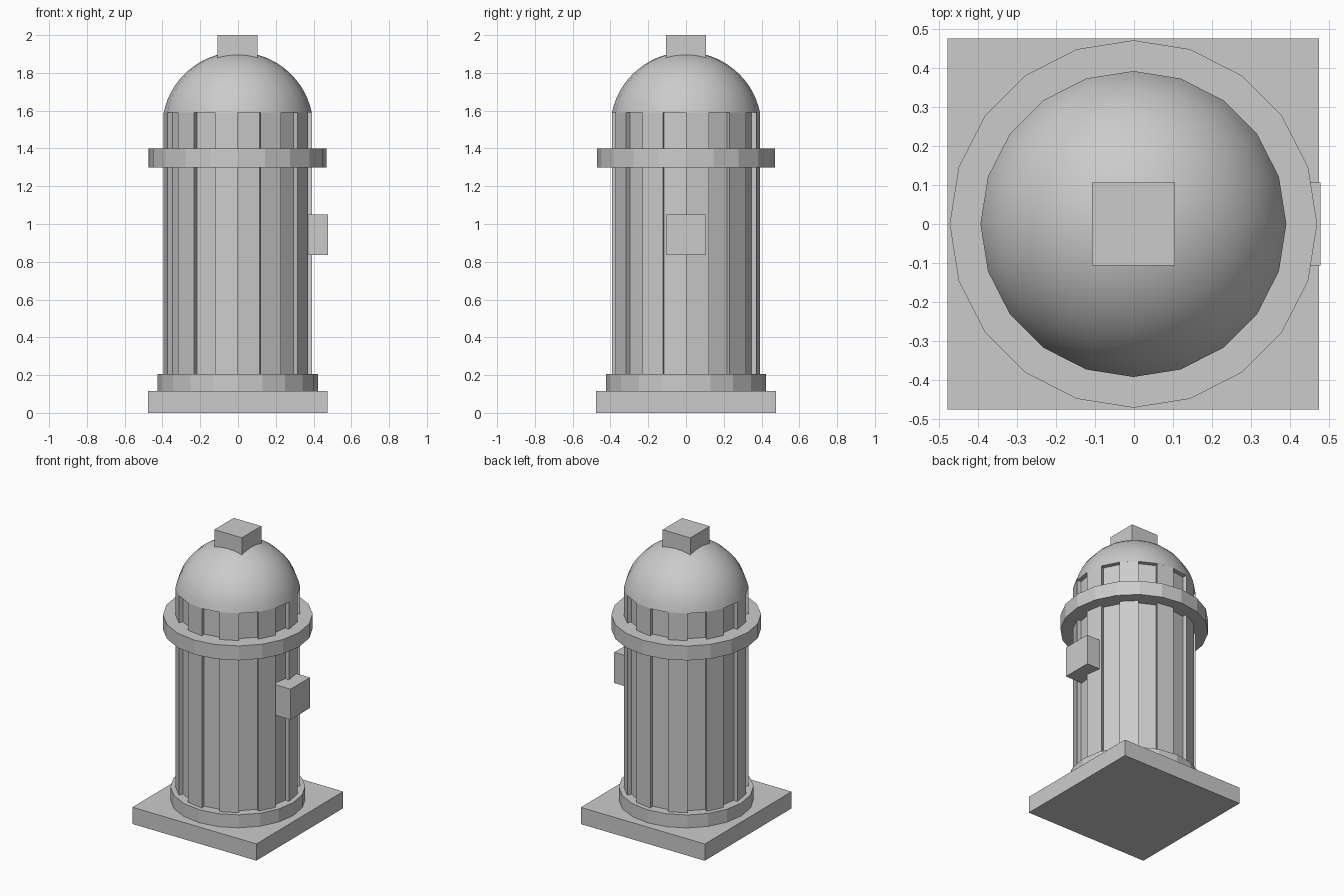
import bpy, bmesh
from math import sin, cos, pi, radians, sqrt, asin
from mathutils import Vector

if "Cube" in bpy.data.objects:
    bpy.data.objects.remove(bpy.data.objects["Cube"])

SIDES = 20
CX = -0.0015          # main axis, so the side outlet keeps the whole centred


def finish(bm, name):
    bmesh.ops.recalc_face_normals(bm, faces=bm.faces)
    mesh = bpy.data.meshes.new(name)
    bm.to_mesh(mesh)
    bm.free()
    obj = bpy.data.objects.new(name, mesh)
    bpy.context.collection.objects.link(obj)
    return obj


def box(name, centre, size):
    bm = bmesh.new()
    bmesh.ops.create_cube(bm, size=1)
    bmesh.ops.scale(bm, vec=size, verts=bm.verts)
    bmesh.ops.translate(bm, vec=centre, verts=bm.verts)
    return finish(bm, name)


def corner(r, k):
    a = 2 * pi * k / SIDES
    return Vector((CX + r * cos(a), r * sin(a), 0))


def prism(name, outline, z0, z1):
    bm = bmesh.new()
    face = bm.faces.new([bm.verts.new((p.x, p.y, z0)) for p in outline])
    new = bmesh.ops.extrude_face_region(bm, geom=[face], use_keep_orig=True)["geom"]
    bmesh.ops.translate(bm, vec=(0, 0, z1 - z0),
                        verts=[g for g in new if isinstance(g, bmesh.types.BMVert)])
    return finish(bm, name)


def drum(name, r, z0, z1):
    return prism(name, [corner(r, k) for k in range(SIDES)], z0, z1)


# Square plinth, foot ring and collar
box("base_plate", (CX, 0, 0.058), (0.952, 0.952, 0.116))
drum("foot_ring", 0.424, 0.116, 0.206)
drum("collar", 0.471, 1.30, 1.40)

# Fluted barrel: every second facet is pushed straight inward
R, DEPTH = 0.392, 0.03
outline = []
for k in range(SIDES):
    a = 2 * pi * (k + 0.5) / SIDES
    push = Vector((cos(a), sin(a), 0)) * (DEPTH if k % 2 else 0)
    outline += [corner(R, k) - push, corner(R, k + 1) - push]
prism("fluted_barrel", outline, 0.206, 1.589)

# Smooth dome: top part of a sphere, closed underneath
RS, TOP, CUT = 0.40, 1.91, 1.589
start = asin((CUT - (TOP - RS)) / RS)
STEPS = 14
bm = bmesh.new()
rings = []
for i in range(STEPS):
    t = start + (pi / 2 - start) * i / STEPS
    z = TOP - RS + RS * sin(t)
    rings.append([bm.verts.new(corner(RS * cos(t), k) + Vector((0, 0, z)))
                  for k in range(SIDES)])
pole = bm.verts.new((CX, 0, TOP))
for k in range(SIDES):
    j = (k + 1) % SIDES
    for lo, hi in zip(rings, rings[1:]):
        bm.faces.new((lo[k], lo[j], hi[j], hi[k]))
    bm.faces.new((rings[-1][k], rings[-1][j], pole))
bm.faces.new(rings[0][::-1])
dome = finish(bm, "dome")
bpy.context.view_layer.objects.active = dome
dome.select_set(True)
bpy.ops.object.shade_smooth_by_angle(angle=radians(35))

# Top nut and side outlet
box("top_nut", (CX, 0, 1.894), (0.212, 0.212, 0.212))
box("side_outlet", (0.3715, 0, 0.943), (0.212, 0.212, 0.212))
